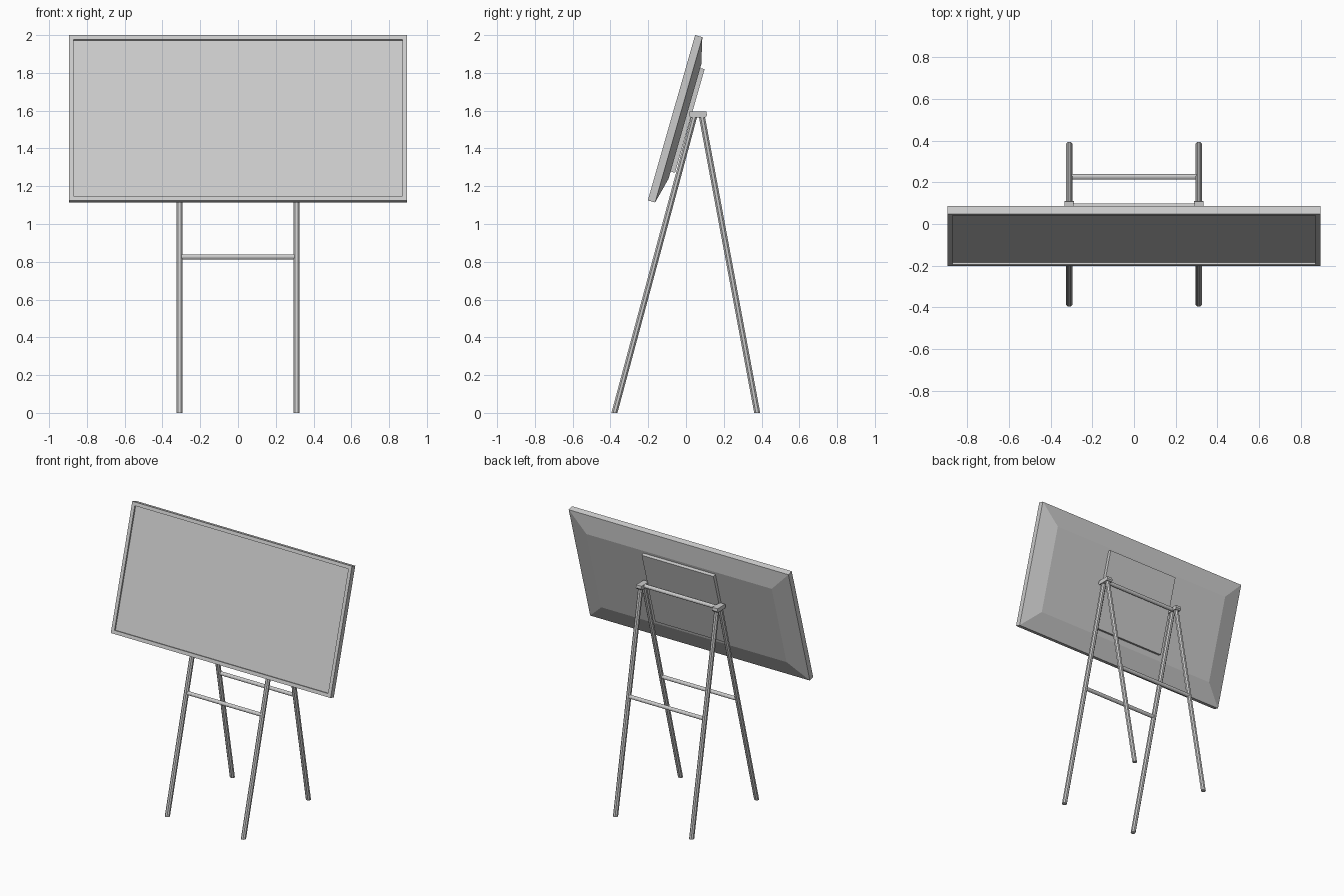
import bpy, bmesh, math
from mathutils import Matrix, Vector

if "Cube" in bpy.data.objects:
    bpy.data.objects.remove(bpy.data.objects["Cube"])

TILT = Matrix.Translation((0, -0.202, 1.125)) @ Matrix.Rotation(math.radians(-15.95), 4, 'X')


def finish(name, bm, matrix=None):
    bmesh.ops.recalc_face_normals(bm, faces=bm.faces[:])
    me = bpy.data.meshes.new(name)
    bm.to_mesh(me)
    bm.free()
    ob = bpy.data.objects.new(name, me)
    bpy.context.collection.objects.link(ob)
    if matrix:
        ob.matrix_world = matrix
    return ob


def loft(name, rings, matrix=None):
    """Closed solid through rings of matching points."""
    bm = bmesh.new()
    vs = [[bm.verts.new(p) for p in r] for r in rings]
    n = len(vs[0])
    for a, b in zip(vs, vs[1:]):
        for i in range(n):
            j = (i + 1) % n
            bm.faces.new((a[i], a[j], b[j], b[i]))
    bm.faces.new(vs[0][::-1])
    bm.faces.new(vs[-1])
    return finish(name, bm, matrix)


def rect(w, z0, z1, y):
    return [(-w, y, z0), (w, y, z0), (w, y, z1), (-w, y, z1)]


def leg(name, x, y0, y1, top):
    """Chamfered square bar, cut level at both ends."""
    h, c = 0.016, 0.007
    sec = [(-h, -c), (-c, -h), (c, -h), (h, -c), (h, c), (c, h), (-c, h), (-h, c)]
    return loft(name, [[(x + a, y + b, z) for a, b in sec] for y, z in ((y0, 0), (y1, top))])


def rail(name, y, z, r):
    ring = [(r * math.cos(math.tau * (i + .5) / 12), r * math.sin(math.tau * (i + .5) / 12)) for i in range(12)]
    return loft(name, [[(x, y + a, z + b) for a, b in ring] for x in (-0.3, 0.3)])


# display panel: recessed screen, frame, tapered back
W, H, B = 0.895, 0.91, 0.025
loft("display_panel", [
    rect(W - B, B, H - B, 0.012),
    rect(W - B, B, H - B, 0),
    rect(W, 0, H, 0),
    rect(W, 0, H, 0.04),
    rect(W - 0.14, 0.14, H - 0.14, 0.074),
], TILT)

# mounting plate on the back
loft("mounting_plate", [rect(0.292, 0.18, 0.75, y) for y in (0.07, 0.098)], TILT)

# two A-frames with top caps
for side, x in (("left", -0.31), ("right", 0.31)):
    leg("front_leg_" + side, x, -0.379, 0.045, 1.575)
    leg("rear_leg_" + side, x, 0.377, 0.083, 1.575)
    prof = [(0.015, 1.575), (0.022, 1.565), (0.104, 1.565), (0.111, 1.575),
            (0.108, 1.595), (0.018, 1.595)]
    loft("top_cap_" + side, [[(x + d, y, z) for y, z in prof] for d in (-0.022, 0.022)])

# cross rails
rail("front_rail", -0.156, 0.825, 0.014)
rail("rear_rail", 0.226, 0.825, 0.014)
rail("top_rail", 0.063, 1.58, 0.014)
